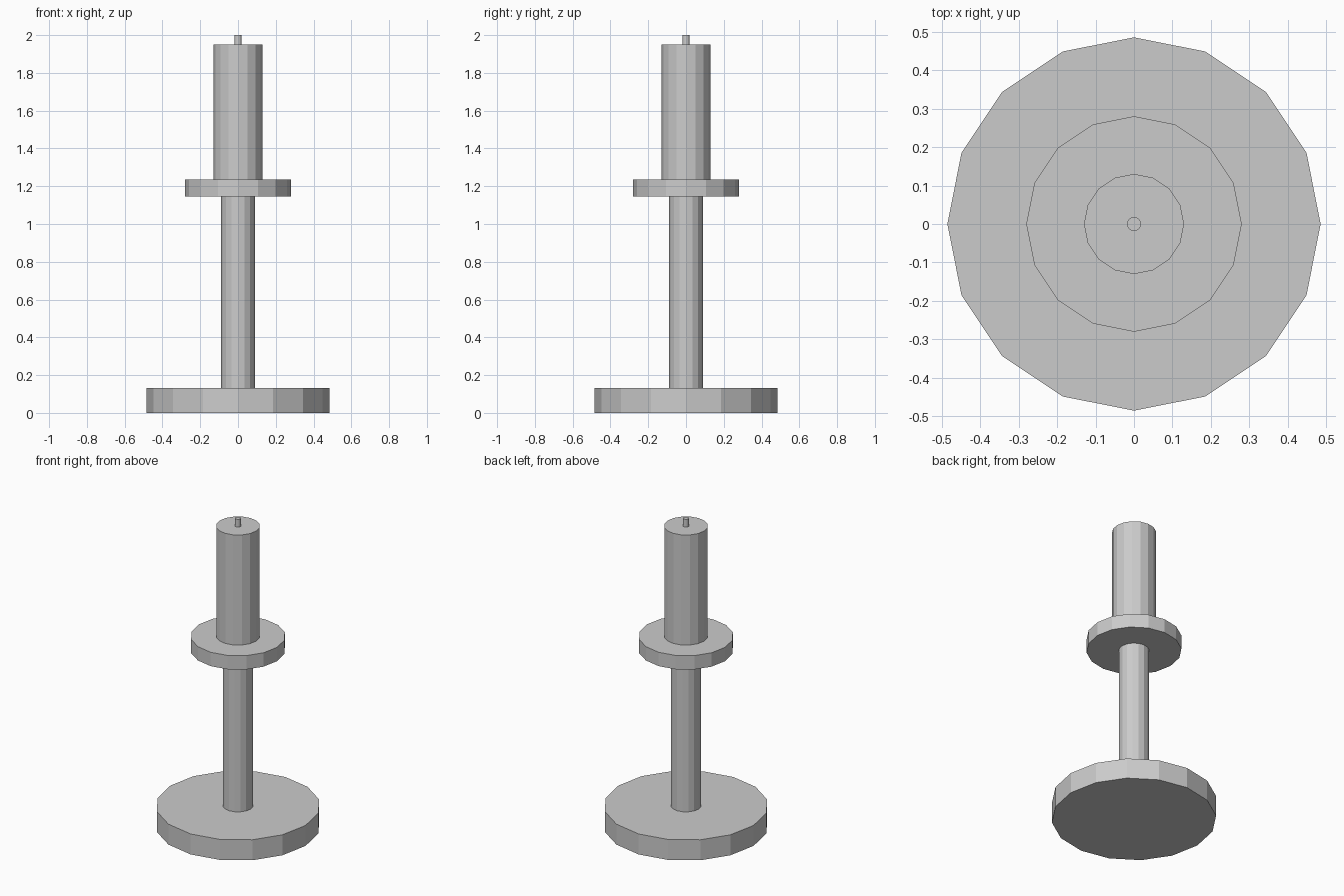
import bpy
from math import pi

if "Cube" in bpy.data.objects:
    bpy.data.objects.remove(bpy.data.objects["Cube"])


def disc(name, radius, z0, z1, sides=16):
    """Upright flat-shaded prism with corners on the x and y axes."""
    bpy.ops.mesh.primitive_cylinder_add(
        vertices=sides, radius=radius, depth=z1 - z0,
        location=(0, 0, (z0 + z1) / 2))
    obj = bpy.context.object
    obj.name = name
    return obj


# Candle holder, stacked from the floor up
disc("base", 0.485, 0.0, 0.133)
disc("stem", 0.09, 0.133, 1.145)
disc("drip_tray", 0.28, 1.145, 1.235)

# Candle and its wick
disc("candle", 0.13, 1.235, 1.95)
disc("wick", 0.018, 1.95, 2.0)
